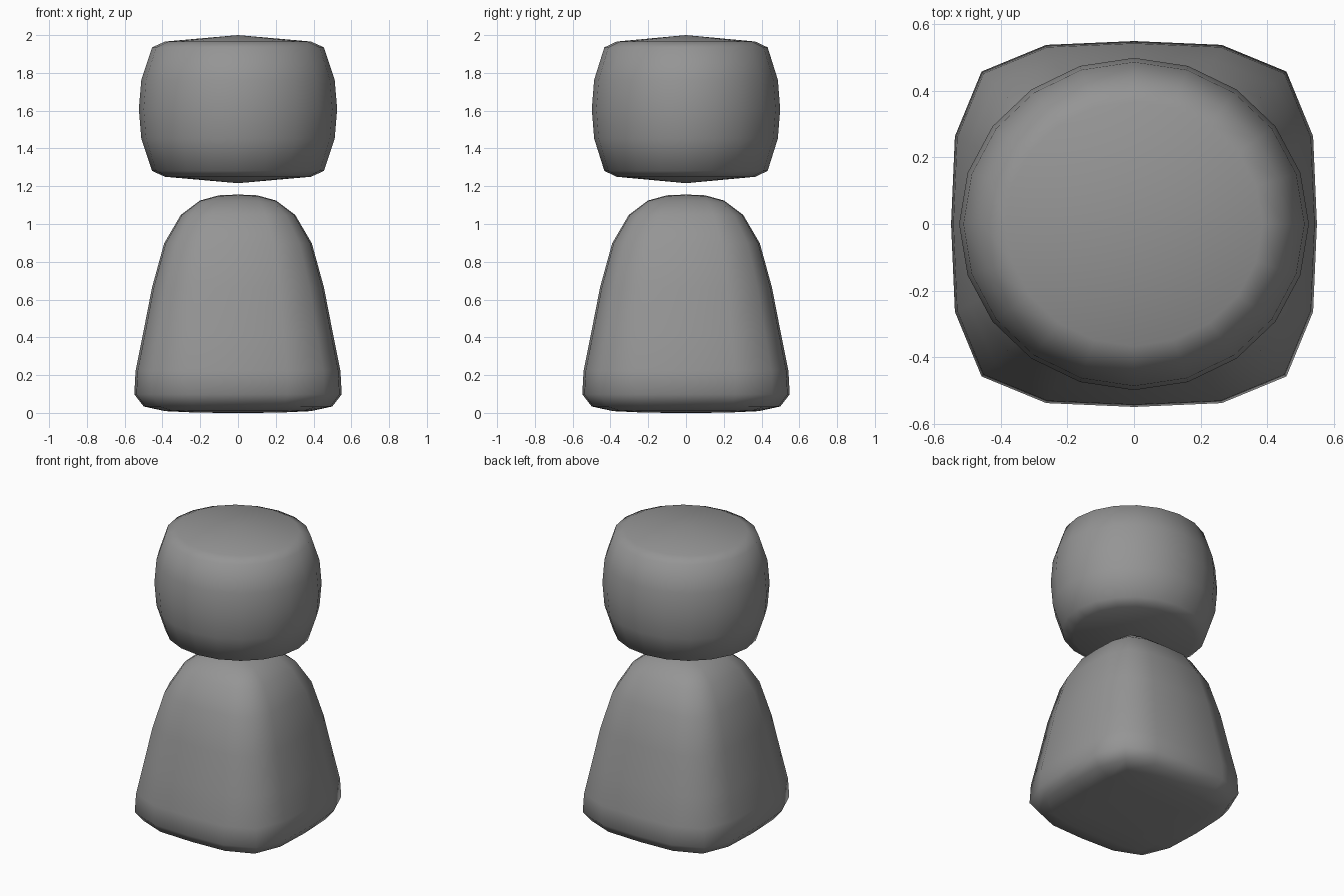
import bpy
import bmesh
from math import cos, sin, tau

default_cube = bpy.data.objects.get("Cube")
if default_cube:
    bpy.data.objects.remove(default_cube, do_unlink=True)

grey = bpy.data.materials.new("plain_grey")
grey.use_nodes = True
colour = (0.3, 0.3, 0.3, 1)
grey.diffuse_color = colour
grey.node_tree.nodes["Principled BSDF"].inputs["Base Color"].default_value = colour


def loft(name, outline, profile, bottom, top):
    """Stack scaled copies of an outline and close both ends to a centre point."""
    bm = bmesh.new()
    rings = [[bm.verts.new((x * r, y * r, z)) for x, y in outline] for r, z in profile]
    n = len(outline)
    for low, high in zip(rings, rings[1:]):
        for i in range(n):
            j = (i + 1) % n
            bm.faces.new((low[i], low[j], high[j], high[i]))
    # Square outlines get quad caps, round ones get fans
    step = 2 if n == 8 else 1
    for ring, height in ((rings[0], bottom), (rings[-1], top)):
        centre = bm.verts.new((0, 0, height))
        for i in range(0, n, step):
            bm.faces.new([centre] + [ring[(i + k) % n] for k in range(step + 1)])
    bmesh.ops.recalc_face_normals(bm, faces=bm.faces)
    mesh = bpy.data.meshes.new(name)
    bm.to_mesh(mesh)
    bm.free()
    mesh.materials.append(grey)
    mesh.shade_smooth()
    obj = bpy.data.objects.new(name, mesh)
    bpy.context.collection.objects.link(obj)
    return obj


# Body: tapered square block, rounded by one subdivision
square = [(1, 0), (1, 1), (0, 1), (-1, 1), (-1, 0), (-1, -1), (0, -1), (1, -1)]
body_profile = [(0.43, 0), (0.59, 0.055), (0.505, 0.37), (0.41, 0.965), (0.2, 1.156)]
body = loft("body", square, body_profile, 0, 1.156)
rounding = body.modifiers.new("rounding", "SUBSURF")
rounding.levels = rounding.render_levels = 1

# Head: slightly oval barrel with shallow domed ends
oval = [(cos(tau * i / 20), 0.95 * sin(tau * i / 20)) for i in range(20)]
middle = 1.608
upper = [(0.512, 0.155), (0.455, 0.327), (0.386, 0.358)]
head_profile = [(r, middle - h) for r, h in reversed(upper)]
head_profile += [(0.525, middle)] + [(r, middle + h) for r, h in upper]
loft("head", oval, head_profile, middle - 0.392, middle + 0.392)
